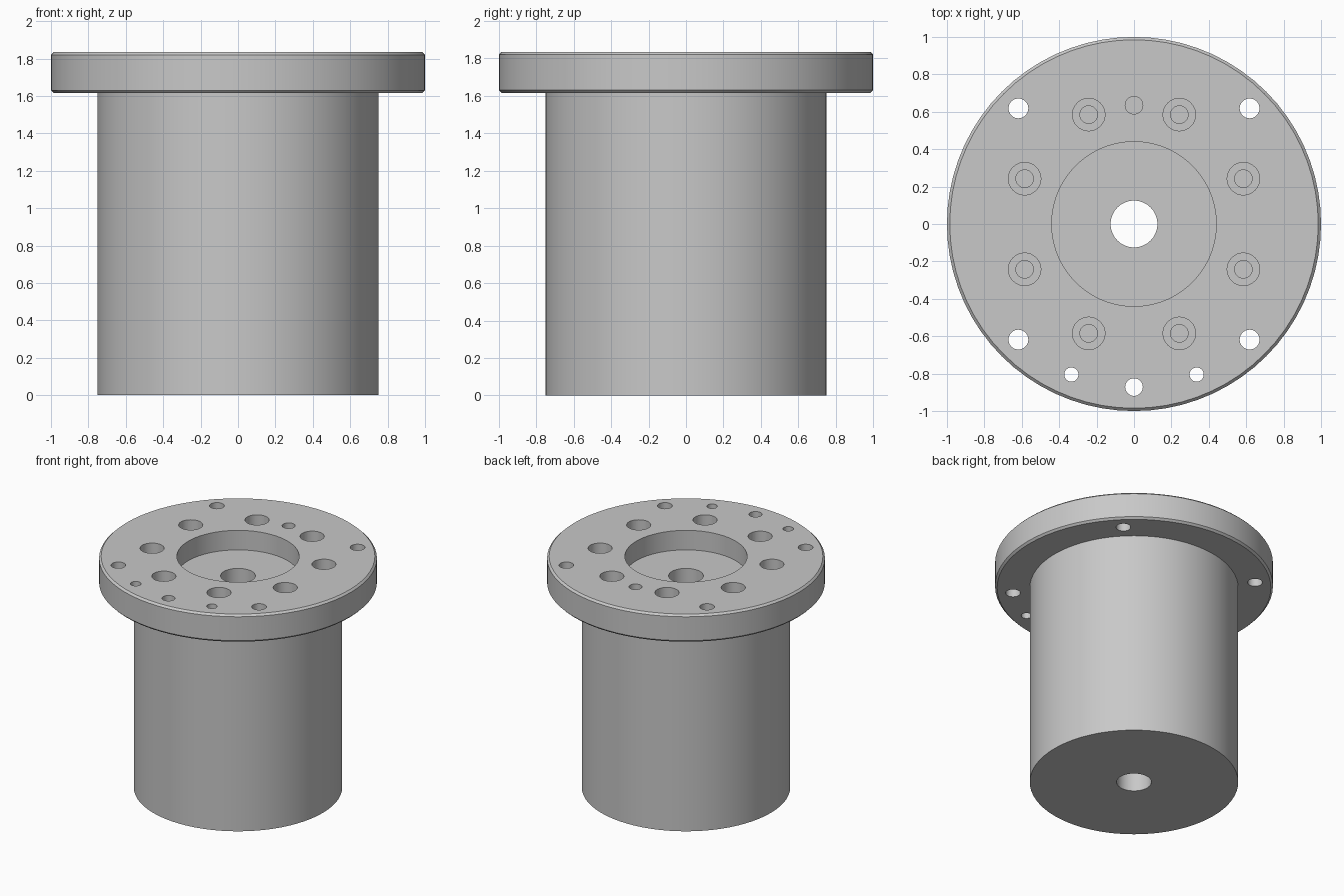
import bpy
import bmesh
import math
from mathutils import Matrix, Vector

cube = bpy.data.objects.get("Cube")
if cube:
    bpy.data.objects.remove(cube, do_unlink=True)

TOP, FLANGE_BOTTOM = 1.835, 1.615
SEGMENTS = 72

grey = bpy.data.materials.new("machined grey")
grey.use_nodes = True
colour = (0.58, 0.58, 0.58, 1)
grey.diffuse_color = colour
grey.node_tree.nodes["Principled BSDF"].inputs["Base Color"].default_value = colour


def make_object(name, bm):
    bmesh.ops.recalc_face_normals(bm, faces=bm.faces)
    mesh = bpy.data.meshes.new(name)
    bm.to_mesh(mesh)
    bm.free()
    mesh.materials.append(grey)
    obj = bpy.data.objects.new(name, mesh)
    bpy.context.collection.objects.link(obj)
    return obj


def lathe(name, profile):
    """Turn a closed (radius, height) profile around the z axis."""
    bm = bmesh.new()
    verts = [bm.verts.new((r, 0, z)) for r, z in profile]
    edges = [bm.edges.new((v, verts[i - 1])) for i, v in enumerate(verts)]
    bmesh.ops.spin(bm, geom=verts + edges, cent=(0, 0, 0), axis=(0, 0, 1),
                   angle=math.tau, steps=SEGMENTS, use_merge=True)
    bmesh.ops.remove_doubles(bm, verts=bm.verts, dist=1e-5)
    return make_object(name, bm)


def drill(target, holes, depth):
    """Cut round holes (x, y, radius) down from the top face."""
    bm = bmesh.new()
    for x, y, radius in holes:
        bmesh.ops.create_cone(
            bm, cap_ends=True, segments=32, radius1=radius, radius2=radius,
            depth=depth + 0.1,
            matrix=Matrix.Translation(Vector((x, y, TOP + 0.05 - depth / 2))))
    cutter = make_object("hole_cutter", bm)
    cutter.hide_render = True
    mod = target.modifiers.new("holes", "BOOLEAN")
    mod.operation, mod.solver, mod.object = "DIFFERENCE", "EXACT", cutter
    bpy.context.view_layer.objects.active = target
    bpy.ops.object.modifier_apply(modifier=mod.name)
    bpy.data.objects.remove(cutter, do_unlink=True)


# Cylinder body, chamfered flange, round recess and centre bore
hub = lathe("flanged_hub", [
    (0.125, 0), (0.75, 0), (0.75, FLANGE_BOTTOM),
    (0.985, FLANGE_BOTTOM), (1, FLANGE_BOTTOM + 0.015),
    (1, TOP - 0.015), (0.985, TOP),
    (0.44, TOP), (0.44, TOP - 0.155), (0.125, TOP - 0.155)])

# Eight counterbored bolt holes on a circle
ring = [(0.633 * math.cos(a), 0.633 * math.sin(a))
        for a in (math.pi / 8 + i * math.pi / 4 for i in range(8))]
drill(hub, [(x, y, 0.087) for x, y in ring], 0.12)
drill(hub, [(x, y, 0.047) for x, y in ring], 0.32)

# Blind dowel hole at the back
drill(hub, [(0, 0.635, 0.047)], 0.2)

# Through holes in the flange rim
through = [(sx * 0.618, sy * 0.618, 0.053) for sx in (-1, 1) for sy in (-1, 1)]
through += [(0, -0.872, 0.047), (-0.335, -0.805, 0.038), (0.335, -0.805, 0.038)]
drill(hub, through, 0.3)

bpy.ops.object.select_all(action="DESELECT")
hub.select_set(True)
bpy.context.view_layer.objects.active = hub
bpy.ops.object.shade_smooth_by_angle(angle=math.radians(30))
